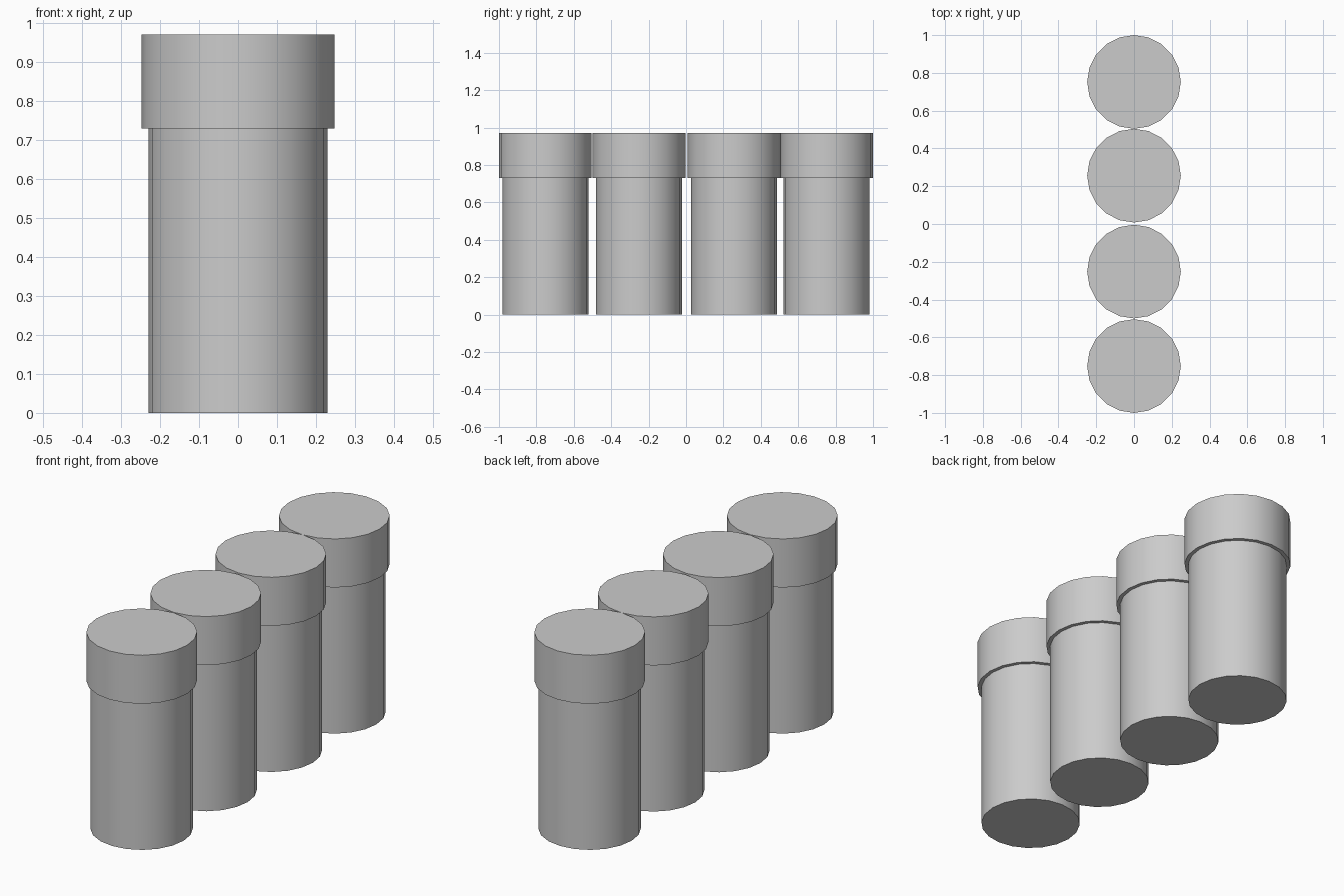
import bpy
import math

if "Cube" in bpy.data.objects:
    bpy.data.objects.remove(bpy.data.objects["Cube"])

SIDES = 20


def cylinder(name, radius, z0, z1, y):
    bpy.ops.mesh.primitive_cylinder_add(
        vertices=SIDES, radius=radius, depth=z1 - z0,
        location=(0, y, (z0 + z1) / 2))
    obj = bpy.context.object
    obj.name = name
    bpy.ops.object.shade_smooth_by_angle(angle=math.radians(35))
    return obj


# Row of four capped posts: narrow body with a wider lid
for i, y in enumerate((-0.752, -0.252, 0.256, 0.752), start=1):
    cylinder(f"body_{i}", 0.23, 0.0, 0.73, y)
    cylinder(f"lid_{i}", 0.248, 0.73, 0.97, y)
